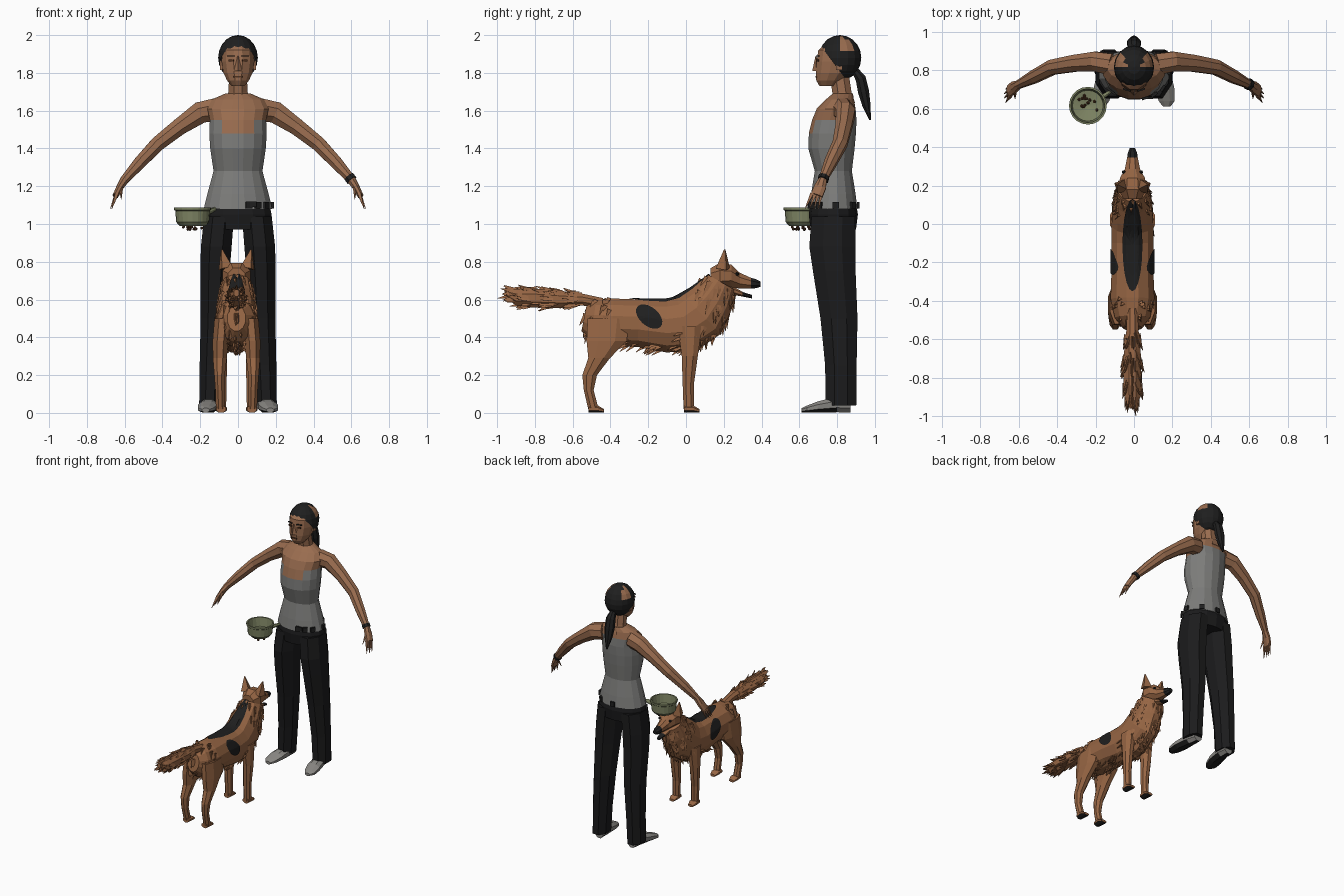
import bpy, bmesh, math, random
from mathutils import Vector, Matrix
from mathutils.bvhtree import BVHTree

random.seed(4)
if "Cube" in bpy.data.objects:
    bpy.data.objects.remove(bpy.data.objects["Cube"])

X, Y, Z = Vector((1, 0, 0)), Vector((0, 1, 0)), Vector((0, 0, 1))


def material(name, *rgb):
    color = [(c / 255) ** 2.2 for c in rgb] + [1]
    mat = bpy.data.materials.new(name)
    mat.use_nodes = True
    mat.diffuse_color = color
    mat.node_tree.nodes["Principled BSDF"].inputs["Base Color"].default_value = color
    return mat


skin = material("skin brown", 152, 108, 80)
fur = material("fur brown", 150, 102, 70)
black = material("hair black", 36, 36, 36)
cloth = material("trouser black", 33, 33, 34)
gray = material("top gray", 124, 124, 122)
shoe_gray = material("shoe gray", 136, 134, 130)
green = material("bowl green", 126, 132, 100)
dark = material("dark brown", 78, 52, 36)


def finish(name, bm, mats, rule=None, mirror=False, recalc=True):
    """Turn a bmesh into an object; rule(center, normal) picks the material slot."""
    if recalc:
        bmesh.ops.recalc_face_normals(bm, faces=bm.faces)
    bm.normal_update()
    if rule:
        for face in bm.faces:
            face.material_index = int(rule(face.calc_center_median(), face.normal))
    mesh = bpy.data.meshes.new(name)
    bm.to_mesh(mesh)
    bm.free()
    obj = bpy.data.objects.new(name, mesh)
    for mat in mats:
        mesh.materials.append(mat)
    bpy.context.collection.objects.link(obj)
    if mirror:
        obj.modifiers.new("Mirror", "MIRROR").use_mirror_merge = False
    return obj


def loft(name, rings, mats, axis=None, ref=X, sides=8, rule=None, mirror=False):
    """Skin elliptical rings (x, y, z, half width, half depth) along an axis or path."""
    bm = bmesh.new()
    centers = [Vector(ring[:3]) for ring in rings]
    loops = []
    for i, ring in enumerate(rings):
        ahead, behind = centers[min(i + 1, len(rings) - 1)], centers[max(i - 1, 0)]
        along = axis or (ahead - behind).normalized()
        u = (ref - along * ref.dot(along)).normalized()
        v = along.cross(u)
        turns = [math.tau * (k + 0.5) / sides for k in range(sides)]
        loops.append([bm.verts.new(centers[i] + u * ring[3] * math.cos(a) + v * ring[4] * math.sin(a))
                      for a in turns])
    for low, high in zip(loops, loops[1:]):
        for k in range(sides):
            n = (k + 1) % sides
            bm.faces.new((low[k], low[n], high[n], high[k]))
    bm.faces.new(loops[0])
    bm.faces.new(loops[-1])
    return finish(name, bm, mats, rule, mirror)


def box(name, center, size, mat, mirror=False, turn=0):
    bm = bmesh.new()
    place = Matrix.Translation(center) @ Matrix.Rotation(turn, 4, "Z") @ Matrix.Diagonal((*size, 1))
    bmesh.ops.create_cube(bm, size=1, matrix=place)
    return finish(name, bm, [mat], mirror=mirror)


def add_spike(bm, base, tip, radius, sides=4):
    base, tip = Vector(base), Vector(tip)
    way = tip - base
    place = Matrix.Translation((base + tip) / 2) @ way.to_track_quat("Z", "Y").to_matrix().to_4x4()
    bmesh.ops.create_cone(bm, cap_ends=True, segments=sides, radius1=radius,
                          radius2=radius * 0.1, depth=way.length, matrix=place)


def tufts(name, obj, count, rule, flow, size):
    """Scatter small wedges of fur over the faces of obj that pass the rule."""
    bm = bmesh.new()
    faces = [f for f in obj.data.polygons if rule(f.center)]
    weights = [f.area for f in faces]
    for face in random.choices(faces, weights, k=count):
        corners = [obj.data.vertices[i].co for i in face.vertices]
        mix = [random.random() for _ in corners]
        spot = sum((c * m for c, m in zip(corners, mix)), Vector()) / sum(mix)
        way = (flow + face.normal * random.uniform(0.2, 0.5)).normalized()
        add_spike(bm, spot - way * size * 0.4, spot + way * size * random.uniform(0.5, 1), size * 0.3, 3)
    return finish(name, bm, [fur])


def patch(name, tree, center, u, v, ray):
    """Lay a thin oval marking onto the surface found along the ray."""
    bm = bmesh.new()
    rows = []
    for r in range(7):
        row = []
        for k in range(20):
            a = math.tau * k / 20
            start = Vector(center) + (Vector(u) * math.cos(a) + Vector(v) * math.sin(a)) * max(r / 6, 0.02)
            hit = tree.ray_cast(start, ray)[0] or start
            row.append(bm.verts.new(hit - ray * 0.006))
        rows.append(row)
    bm.faces.new(rows[0])
    for a, b in zip(rows, rows[1:]):
        for k in range(20):
            n = (k + 1) % 20
            bm.faces.new((a[k], a[n], b[n], b[k]))
    return finish(name, bm, [black])


# Torso: sleeveless top with bare chest and shoulders
def bare(c, n):
    if c.y < 0.77:
        return c.z > 1.58 or (c.z > 1.5 and abs(c.x) < 0.09)
    return c.z > 1.63 or (c.z > 1.58 and abs(c.x) > 0.13)


loft("torso", [(0, .78, 1.08, .185, .13), (0, .78, 1.16, .165, .12), (0, .78, 1.28, .132, .10),
               (0, .77, 1.4, .15, .125), (0, .775, 1.48, .155, .127), (0, .785, 1.55, .152, .12),
               (0, .795, 1.61, .165, .105), (0, .815, 1.66, .14, .075), (0, .83, 1.69, .07, .055)],
     [gray, skin], Z, sides=16, rule=bare)
loft("neck", [(0, .84, 1.64, .07, .06), (0, .825, 1.7, .055, .055), (0, .81, 1.8, .05, .055)], [skin], Z)

# Head with simple facial features
loft("head", [(0, .755, 1.73, .035, .05), (0, .765, 1.76, .06, .078), (0, .785, 1.8, .08, .1),
              (0, .80, 1.86, .09, .112), (0, .80, 1.92, .086, .103), (0, .81, 1.97, .05, .06)],
     [skin], Z, sides=12)
bm = bmesh.new()
add_spike(bm, (0, .69, 1.81), (0, .688, 1.89), .022)
finish("nose", bm, [skin])
box("eye", (.036, .697, 1.866), (.03, .008, .012), dark, True, .3)
box("eyebrow", (.038, .697, 1.889), (.04, .008, .007), black, True, .3)
box("mouth", (0, .69, 1.78), (.045, .009, .009), dark)
box("ear", (.088, .81, 1.84), (.014, .03, .05), skin, True)

# Hair cap cut along a slanted hairline, and ponytail
bm = bmesh.new()
bmesh.ops.create_uvsphere(bm, u_segments=16, v_segments=10, radius=1,
                          matrix=Matrix.Translation((0, .815, 1.88)) @ Matrix.Diagonal((.105, .113, .12, 1)))
bmesh.ops.bisect_plane(bm, geom=bm.verts[:] + bm.edges[:] + bm.faces[:], plane_co=(0, .79, 1.84),
                       plane_no=(0, .8, .6), clear_inner=True)
finish("hair", bm, [black, skin], recalc=False,
       rule=lambda c, n: abs(c.x) > .045 and c.z > 1.93 and .82 < c.y < .87)
loft("ponytail", [(0, .89, 1.82, .02, .02), (0, .925, 1.77, .036, .03), (0, .94, 1.7, .038, .032),
                  (0, .955, 1.63, .028, .024), (0, .975, 1.55, .006, .005)], [black])

# Arms, hands and wristband
loft("arm", [(.12, .83, 1.605, .06, .065), (.2, .845, 1.59, .055, .062), (.31, .835, 1.515, .047, .048),
             (.425, .815, 1.425, .042, .042), (.52, .765, 1.325, .036, .036), (.6, .725, 1.235, .023, .025),
             (.625, .71, 1.195, .034, .02), (.648, .692, 1.15, .034, .017)], [skin], ref=Y, mirror=True)
bm = bmesh.new()
for i in range(4):
    side = (i - 1.5) / 1.5
    add_spike(bm, (.643, .692 + side * .024, 1.16), (.68 - abs(side) * .012, .665 + side * .035, 1.08), .013)
add_spike(bm, (.62, .695, 1.2), (.618, .65, 1.13), .013)
finish("fingers", bm, [skin], mirror=True)
loft("wristband", [(.588, .731, 1.25, .03, .031), (.602, .724, 1.232, .03, .031)], [black], ref=Y)

# Trousers
loft("hips", [(0, .78, 1.1, .172, .122), (0, .78, 1.05, .182, .13), (0, .78, .97, .17, .12)],
     [cloth], Z, sides=14)
loft("trouser_leg", [(.1, .78, 1.04, .085, .125), (.115, .775, .88, .088, .132), (.122, .785, .75, .084, .122),
                     (.13, .81, .5, .073, .106), (.142, .82, .25, .066, .09), (.15, .82, .04, .06, .088)],
     [cloth], Z, mirror=True)
for i, angle in enumerate((-1.25, -.95, -.6, .1, .9, 1.6)):
    box("belt_loop_" + str(i), (.182 * math.cos(angle), .78 + .132 * math.sin(angle), 1.1),
        (.014, .035, .035), black, turn=angle)
box("belt_buckle", (.07, .655, 1.105), (.055, .012, .03), black)

# Shoes with dark soles
loft("shoe", [(.14, .87, .04, .035, .04), (.145, .8, .045, .048, .045), (.16, .7, .032, .055, .032),
              (.17, .64, .02, .045, .02), (.17, .612, .014, .022, .012)],
     [shoe_gray, black], Y, rule=lambda c, n: n.z < -.7, mirror=True)

# Feeding bowl with handle and pellets
bowl = Vector((-.24, .615, 0))
bm = bmesh.new()
profile = [(0, .99), (.07, .99), (.087, 1.01), (.092, 1.07), (.098, 1.075), (.098, 1.087),
           (.088, 1.087), (.08, 1.02), (0, 1.005)]
points = [bm.verts.new(bowl + X * r + Z * z) for r, z in profile]
edges = [bm.edges.new(pair) for pair in zip(points, points[1:])]
bmesh.ops.spin(bm, geom=points + edges, cent=bowl, axis=Z, angle=math.tau, steps=20)
bmesh.ops.remove_doubles(bm, verts=bm.verts, dist=.0005)
finish("bowl", bm, [green])
loft("bowl_handle", [(-.165, .66, 1.06, .012, .02), (-.12, .69, 1.08, .008, .01)], [green])
bm = bmesh.new()
for i in range(26):
    angle, reach = random.uniform(0, math.tau), random.uniform(.01, .06)
    height = .978 + random.uniform(-.008, .008) if i % 2 else 1.015
    spot = bowl + Vector((reach * math.cos(angle), reach * math.sin(angle), height))
    bmesh.ops.create_icosphere(bm, subdivisions=1, radius=.009, matrix=Matrix.Translation(spot))
finish("pellets", bm, [dark])

# Dog body, sweeping up into the neck
dog = [loft("dog_body", [(0, -.54, .5, .05, .07), (0, -.49, .49, .095, .115), (0, -.39, .48, .118, .13),
                         (0, -.25, .475, .113, .13), (0, -.1, .46, .113, .145), (0, 0, .47, .113, .155),
                         (0, .08, .525, .108, .155), (0, .145, .61, .095, .12), (0, .19, .69, .08, .085)],
            [fur], sides=12)]
body = dog[0]
tree = BVHTree.FromPolygons([v.co for v in body.data.vertices], [p.vertices[:] for p in body.data.polygons])
dog.append(patch("dog_saddle", tree, (0, -.11, 1), X * .052, Y * .24, -Z))
for side in (-1, 1):
    dog.append(patch("dog_flank_patch", tree, (side, -.195, .51), (0, .06, -.055), (0, .036, .034), X * -side))

# Dog head, jaw, ears and eyes
dog.append(loft("dog_head", [(0, .13, .72, .05, .05), (0, .18, .725, .08, .075), (0, .24, .725, .07, .065),
                             (0, .285, .70, .043, .045), (0, .345, .687, .03, .03), (0, .37, .684, .026, .026),
                             (0, .395, .682, .015, .015)],
                [fur, black], Y, rule=lambda c, n: c.y > .35))
dog.append(loft("dog_jaw", [(0, .23, .655, .04, .03), (0, .3, .628, .025, .013), (0, .35, .615, .014, .01)],
                [fur, black], Y, rule=lambda c, n: c.y > .28))
bm = bmesh.new()
add_spike(bm, (.058, .195, .765), (.078, .205, .865), .042)
dog.append(finish("dog_ear", bm, [fur], mirror=True))
bm = bmesh.new()
bmesh.ops.create_icosphere(bm, subdivisions=1, radius=.011, matrix=Matrix.Translation((.045, .27, .735)))
dog.append(finish("dog_eye", bm, [black], mirror=True))

# Dog legs and paws
dog.append(loft("dog_front_leg", [(.08, .02, .46, .04, .07), (.083, .02, .3, .036, .046),
                                  (.08, .012, .15, .03, .032), (.08, .015, .02, .027, .03)],
                [fur], Z, mirror=True))
dog.append(loft("dog_hind_leg", [(.075, -.41, .5, .045, .12), (.085, -.42, .38, .045, .115),
                                 (.088, -.46, .29, .04, .062), (.09, -.51, .2, .03, .042),
                                 (.088, -.515, .12, .026, .028), (.085, -.49, .02, .026, .03)],
                [fur], Z, mirror=True))
for name, y in (("dog_front_paw", 0), ("dog_hind_paw", -.505)):
    dog.append(loft(name, [(.081, y - .01, .02, .028, .02), (.081, y + .04, .02, .033, .02),
                           (.081, y + .072, .01, .022, .01)],
                    [fur, black], Y, rule=lambda c, n: n.z < -.7, mirror=True))

# Bushy tail and fur tufts
tail = loft("dog_tail", [(0, -.44, .58, .03, .03), (0, -.55, .6, .034, .034), (0, -.65, .6, .046, .048),
                         (0, -.8, .608, .05, .055), (0, -.9, .612, .045, .048), (0, -.96, .635, .015, .02)],
            [fur], Y)
dog += [tail,
        tufts("dog_tail_fur", tail, 130, lambda c: -.93 < c.y < -.58, -Y, .05),
        tufts("dog_ruff_fur", body, 150, lambda c: c.y > .06, -Z - Y * .3, .045),
        tufts("dog_belly_fur", body, 80, lambda c: c.z < .4 and c.y < .05, -Y - Z * .3, .05),
        tufts("dog_rump_fur", body, 50, lambda c: c.y < -.43, -Z - Y * .2, .045)]
for part in dog:
    part.location.x = -.008
